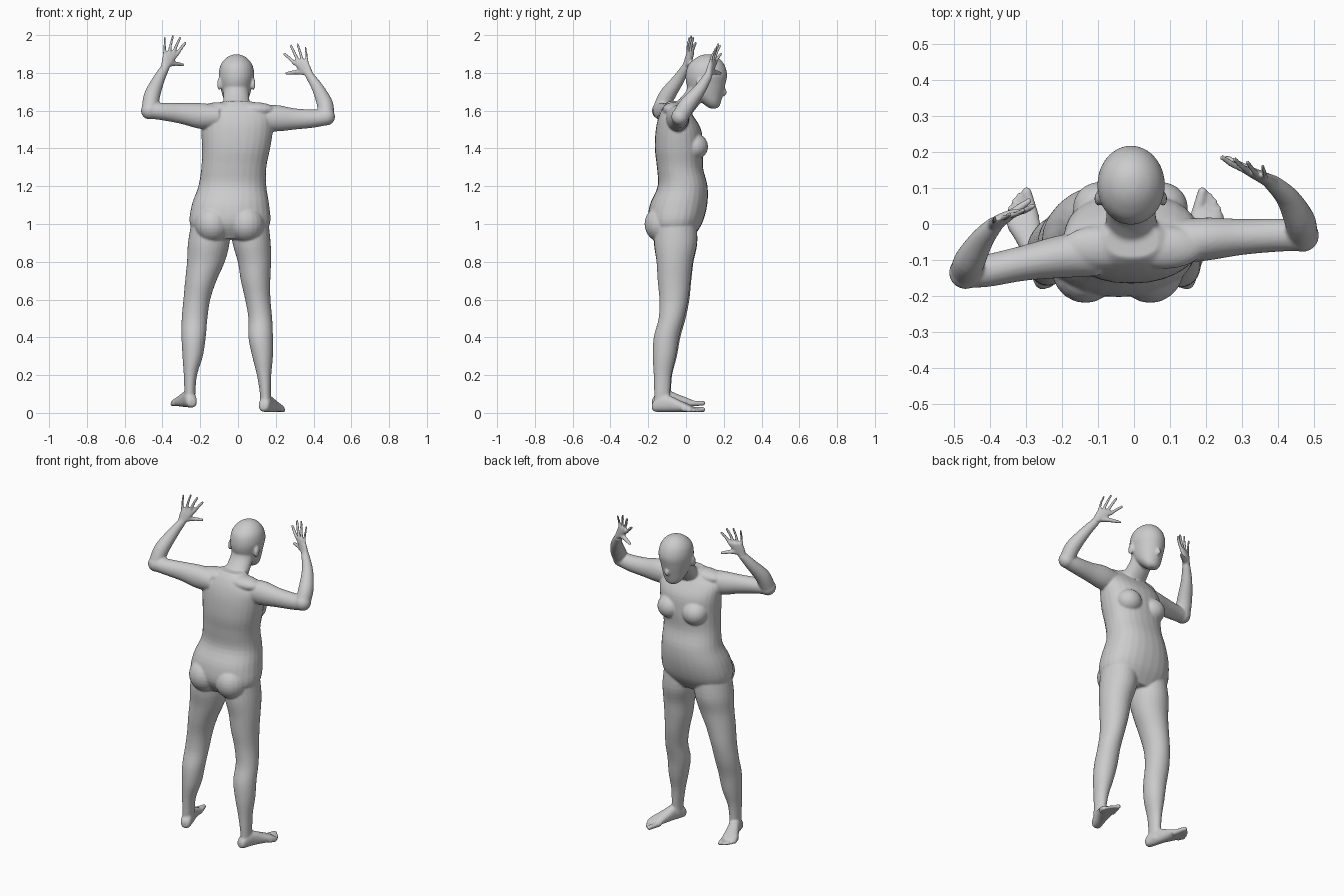
import bpy, bmesh, math
from mathutils import Vector, Matrix

bm = bmesh.new()
X, Y, Z = Vector((1, 0, 0)), Vector((0, 1, 0)), Vector((0, 0, 1))


def smooth_rows(rows, steps=4):
    """Catmull-Rom interpolation of (x, y, z, ra, rb) rows."""
    out = []
    for i in range(len(rows) - 1):
        p0, p1 = rows[max(i - 1, 0)], rows[i]
        p2, p3 = rows[i + 1], rows[min(i + 2, len(rows) - 1)]
        for s in range(steps):
            t = s / steps
            out.append([0.5 * (2 * b + (c - a) * t + (2 * a - 5 * b + 4 * c - d) * t * t
                               + (3 * b - a - 3 * c + d) * t ** 3)
                        for a, b, c, d in zip(p0, p1, p2, p3)])
    return out + [list(rows[-1])]


def loft(rows, a=None, b=None, n=28, power=2.0):
    """Closed skin through elliptical sections; a and b are the section axes."""
    if a is None:
        t = (Vector(rows[-1][:3]) - Vector(rows[0][:3])).normalized()
        a = t.orthogonal().normalized()
        b = t.cross(a)
    rings = []
    for x, y, z, ra, rb in smooth_rows(rows):
        ring = []
        for k in range(n):
            c, s = math.cos(k * math.tau / n), math.sin(k * math.tau / n)
            u = math.copysign(abs(c) ** (2 / power), c) * max(ra, .003)
            v = math.copysign(abs(s) ** (2 / power), s) * max(rb, .003)
            ring.append(bm.verts.new(Vector((x, y, z)) + a * u + b * v))
        rings.append(ring)
    for r0, r1 in zip(rings, rings[1:]):
        for k in range(n):
            bm.faces.new((r0[k], r0[(k + 1) % n], r1[(k + 1) % n], r1[k]))
    bm.faces.new(rings[0][::-1])
    bm.faces.new(rings[-1])


def ball(c, r, tilt=0.0):
    m = Matrix.Translation(c) @ Matrix.Rotation(tilt, 4, 'X') @ Matrix.Diagonal((*r, 1))
    bmesh.ops.create_uvsphere(bm, u_segments=20, v_segments=14, radius=1, matrix=m)


def digit(p, q, r0, r1, bend=Vector()):
    p, q = Vector(p), Vector(q)
    m = (p + q) / 2 + bend
    rm = (r0 + r1) / 2
    loft([(*p, r0, r0), (*m, rm, rm), (*q, r1, r1)], n=12)
    ball(q, (r1, r1, r1))


# Torso
loft([(-.045, -.06, .92, .16, .09), (-.043, -.058, 1.0, .212, .142), (-.04, -.04, 1.1, .205, .152),
      (-.03, -.018, 1.2, .18, .132), (-.022, -.032, 1.3, .172, .122), (-.01, -.037, 1.4, .18, .128),
      (-.005, -.04, 1.5, .19, .12), (-.005, -.052, 1.57, .185, .092),
      (-.005, -.058, 1.62, .13, .062), (-.005, -.045, 1.65, .075, .05)], X, Y, power=2.25)
for s in (-1, 1):
    ball((-.01 + s * .085, .045, 1.41), (.075, .072, .07))          # chest
    ball((-.045 + s * .09, -.12, 1.0), (.095, .1, .1))              # buttocks
    ball((-.005 + s * .09, -.065, 1.605), (.11, .06, .04))          # shoulder slope

# Neck and head
loft([(-.005, -.05, 1.57, .08, .07), (-.008, .01, 1.64, .07, .066),
      (-.01, .06, 1.70, .068, .062), (-.01, .08, 1.76, .068, .065)], X, Y)
loft([(-.01, .145, 1.612, .022, .018), (-.01, .142, 1.625, .042, .036), (-.01, .13, 1.65, .06, .056),
      (-.01, .112, 1.69, .075, .085), (-.01, .106, 1.74, .087, .103), (-.008, .108, 1.79, .094, .11),
      (-.008, .108, 1.84, .085, .097), (-.008, .112, 1.875, .06, .066),
      (-.008, .114, 1.893, .03, .034), (-.008, .115, 1.898, .008, .008)], X, Y)
ball((-.01, .196, 1.7), (.014, .02, .024), .4)                      # nose
ball((-.01, .176, 1.66), (.024, .014, .011))                        # lips
ball((-.01, .155, 1.628), (.022, .02, .016))                        # chin
for s in (-1, 1):
    ball((-.009 + s * .09, .07, 1.742), (.011, .02, .034), -.2)     # ears

# Legs: x, y, z, half width, half depth
loft([(-.145, -.055, 1.02, .1, .11), (-.155, -.055, .9, .11, .115), (-.17, -.058, .8, .1, .098),
      (-.197, -.06, .7, .083, .088), (-.218, -.06, .6, .071, .078), (-.23, -.072, .5, .068, .07),
      (-.235, -.098, .4, .064, .068), (-.24, -.11, .3, .054, .062), (-.252, -.12, .2, .035, .047),
      (-.255, -.122, .1, .029, .042), (-.255, -.122, .05, .03, .042)], X, Y)
loft([(.06, -.055, 1.02, .1, .11), (.072, -.055, .9, .101, .113), (.087, -.06, .8, .088, .096),
      (.093, -.063, .7, .078, .087), (.105, -.065, .6, .067, .076), (.118, -.078, .5, .063, .067),
      (.12, -.104, .4, .065, .067), (.13, -.115, .3, .055, .061), (.138, -.124, .2, .038, .047),
      (.145, -.126, .1, .029, .042), (.145, -.126, .04, .03, .042)], X, Y)


# Feet: sections as distance along, across, height, half width, half height
def foot(heel, side, rise):
    d, out = Vector((side * .283, .959, 0)), Vector((side * .959, -.283, 0))
    o = Vector(heel)

    def at(t, w, z):
        return o + d * t + out * w + Z * (z + rise * max(t, 0))
    loft([(*at(t, w, z), a, h) for t, w, z, a, h in
          ((-.024, 0, .03, .015, .016), (-.012, 0, .034, .028, .03), (.02, 0, .045, .032, .043),
           (.07, .002, .045, .033, .043), (.12, .007, .034, .038, .033),
           (.17, .012, .024, .045, .022), (.205, .013, .016, .04, .013))], out, Z, power=2.3)
    for i in range(5):
        r = .014 if i == 0 else .0095
        w = (-.02, .002, .018, .033, .046)[i]
        tip = (.248, .243, .232, .216, .197)[i]
        digit(at(.17 - .004 * i, w, .016), at(tip, w * 1.05, r), r + .002, r)


foot((.14, -.155, .003), 1, .0)
foot((-.248, -.155, .025), -1, .05)


# Arms and hands
def arm(upper, fore, knuckles, tips, thumb):
    loft(upper, Y, Z)
    ball(fore[0][:3], (.046, .046, .046))
    loft(fore)
    wrist, k0, k1 = Vector(fore[-1][:3]), Vector(knuckles[0]), Vector(knuckles[1])
    across = (k0 - k1).normalized()
    mid = (k0 + k1) / 2
    normal = across.cross(mid - wrist).normalized()
    palm = [(0, .024, .02), (.35, .031, .017), (.7, .039, .015), (1, .038, .012), (1.08, .03, .009)]
    loft([(*wrist.lerp(mid, t), a, b) for t, a, b in palm], across, normal, power=2.4)
    for i, tip in enumerate(tips):                                  # index to little finger
        r = .0105 - .0007 * i
        digit(k0.lerp(k1, i / 3) - (mid - wrist) * .15, tip, r, r - .002, Vector((0, -.004, .002)))
    digit(wrist.lerp(mid, .25) + across * .012, thumb, .016, .009, Vector((0, 0, .004)))


arm([(-.1, -.085, 1.57, .06, .06), (-.2, -.09, 1.572, .06, .068), (-.3, -.107, 1.585, .05, .055),
     (-.4, -.128, 1.595, .046, .046), (-.465, -.135, 1.6, .043, .043)],
    [(-.468, -.135, 1.6, .044, .044), (-.455, -.1, 1.68, .043, .043),
     (-.42, -.04, 1.765, .032, .032), (-.385, 0, 1.83, .023, .023)],
    [(-.325, .035, 1.9), (-.384, .012, 1.905)],
    [(-.28, .05, 1.958), (-.307, .038, 1.985), (-.345, .028, 1.993), (-.388, .018, 1.987)],
    (-.292, .064, 1.842))
arm([(.1, -.05, 1.56, .06, .062), (.2, -.042, 1.56, .06, .07), (.3, -.036, 1.556, .05, .056),
     (.4, -.031, 1.558, .046, .048), (.465, -.032, 1.565, .043, .043)],
    [(.468, -.032, 1.568, .044, .044), (.46, .01, 1.635, .043, .043),
     (.425, .075, 1.715, .032, .032), (.38, .118, 1.785, .023, .023)],
    [(.296, .157, 1.857), (.358, .132, 1.865)],
    [(.246, .184, 1.9), (.28, .179, 1.943), (.315, .172, 1.952), (.358, .162, 1.936)],
    (.258, .183, 1.797))

# Fuse everything into one smooth skin
bmesh.ops.recalc_face_normals(bm, faces=bm.faces[:])
mesh = bpy.data.meshes.new("body")
bm.to_mesh(mesh)
bm.free()
body = bpy.data.objects.new("body", mesh)
bpy.context.collection.objects.link(body)
remesh = body.modifiers.new("fuse", 'REMESH')
remesh.mode = 'VOXEL'
remesh.voxel_size = .006
remesh.use_smooth_shade = True
soft = body.modifiers.new("soften", 'SMOOTH')
soft.factor = .5
soft.iterations = 5
